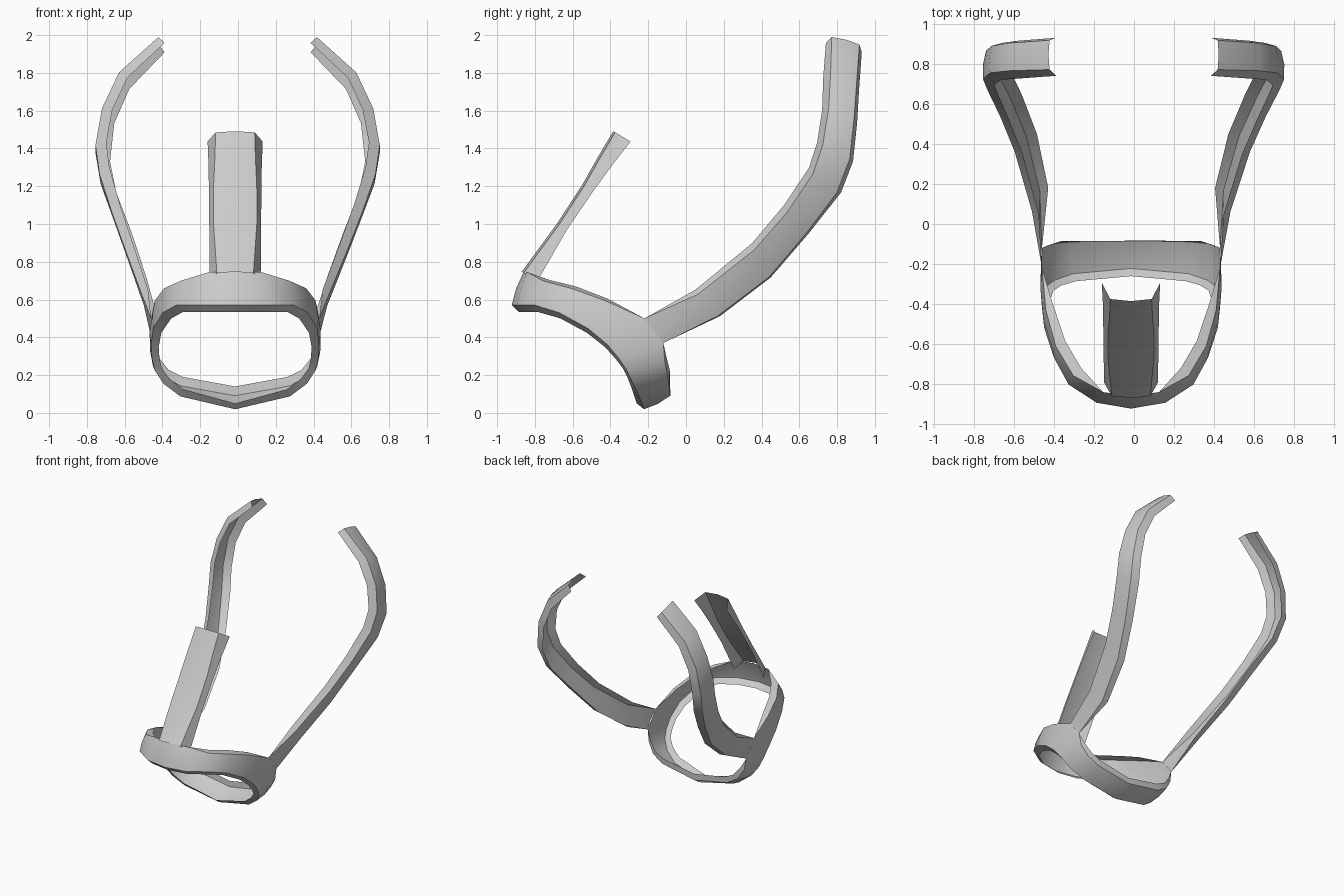
import bpy
from mathutils import Vector

if "Cube" in bpy.data.objects:
    bpy.data.objects.remove(bpy.data.objects["Cube"])


def flip(row):
    a, b, ca, cb = row
    return ((-a[0], a[1], a[2]), (-b[0], b[1], b[2]), ca, cb)


def strap(name, rows, inside, closed=False, bulge=0.008):
    """Loft a band whose two long edges curl toward the inside point.
    Each row: edge A, edge B, curl depth at A, curl depth at B."""
    n = len(rows)
    inside = Vector(inside)
    mids = [(Vector(r[0]) + Vector(r[1])) / 2 for r in rows]
    verts = []
    for i, (a, b, ca, cb) in enumerate(rows):
        a, b = Vector(a), Vector(b)
        lo = (i - 1) % n if closed else max(i - 1, 0)
        hi = (i + 1) % n if closed else min(i + 1, n - 1)
        across = (a - b).normalized()
        inward = (mids[hi] - mids[lo]).cross(across).normalized()
        if inward.dot(inside - mids[i]) < 0:
            inward.negate()
        ea, eb = a - across * ca * 0.45, b + across * cb * 0.45
        for p in (a + inward * ca, ea, (ea + eb) / 2 - inward * bulge, eb, b + inward * cb):
            # the lower harness sits slightly off centre
            fade = 1 - min(max(p.y / 0.7, 0), 1)
            verts.append((p.x - 0.013 * fade - 0.002, p.y, p.z))
    faces = []
    for i in range(n if closed else n - 1):
        j = (i + 1) % n
        faces += [(i * 5 + k, i * 5 + k + 1, j * 5 + k + 1, j * 5 + k) for k in range(4)]
    me = bpy.data.meshes.new(name)
    me.from_pydata(verts, [], faces)
    me.validate()
    ob = bpy.data.objects.new(name, me)
    bpy.context.collection.objects.link(ob)
    bpy.ops.object.select_all(action='DESELECT')
    ob.select_set(True)
    bpy.context.view_layer.objects.active = ob
    # weld collapsed curls and make the normals agree
    bpy.ops.object.mode_set(mode='EDIT')
    bpy.ops.mesh.select_all(action='SELECT')
    bpy.ops.mesh.remove_doubles(threshold=0.0005)
    bpy.ops.mesh.normals_make_consistent(inside=False)
    bpy.ops.object.mode_set(mode='OBJECT')
    bpy.ops.object.shade_smooth_by_angle(angle=0.7)
    return ob


# closed loop: front band, side junction, chin band (right half, then mirrored)
half = [
    ((0, -.86, .745), (0, -.93, .55), 0, .05),
    ((.14, -.84, .745), (.175, -.90, .55), 0, .05),
    ((.285, -.75, .72), (.315, -.81, .55), .05, .05),
    ((.375, -.60, .68), (.385, -.68, .51), .05, .05),
    ((.425, -.42, .61), (.435, -.53, .43), .04, .045),
    ((.445, -.22, .50), (.445, -.43, .35), 0, .04),
    ((.445, -.12, .37), (.44, -.37, .28), 0, .04),
    ((.43, -.10, .28), (.425, -.33, .22), .03, .04),
    ((.38, -.08, .20), (.38, -.30, .15), .04, .045),
    ((.29, -.07, .15), (.29, -.27, .08), .045, .05),
    ((0, -.065, .10), (0, -.24, .01), .045, .045),
]
strap("muzzle_loop", half + [flip(r) for r in half[-2:0:-1]], (0, -.4, .42), closed=True)

# front strap rising from the band: half width, y, z, curl depth
front = [(.135, -.86, .74, .085), (.137, -.67, 1.0, .05), (.139, -.54, 1.2, .055),
         (.141, -.455, 1.35, .075), (.146, -.375, 1.485, .095)]
strap("front_strap", [((-w, y, z), (w, y, z), c, c) for w, y, z, c in front],
      (0, .3, 1), bulge=0.012)

# side straps sweeping up and back, hooking inward at the top
side = [
    ((.445, -.22, .50), (.445, -.12, .37), 0, 0),
    ((.50, .05, .64), (.455, .18, .50), .04, .04),
    ((.595, .35, .88), (.525, .45, .70), .05, .05),
    ((.67, .52, 1.08), (.61, .65, .93), .055, .055),
    ((.735, .65, 1.28), (.70, .82, 1.15), .06, .06),
    ((.755, .70, 1.43), (.735, .89, 1.33), .06, .06),
    ((.72, .73, 1.62), (.71, .915, 1.55), .06, .06),
    ((.63, .74, 1.81), (.62, .93, 1.75), .06, .06),
    ((.42, .75, 1.995), (.42, .94, 1.945), .05, .05),
]
strap("side_strap_right", side, (0, .4, 1.3))
strap("side_strap_left", [flip(r) for r in side], (0, .4, 1.3))
